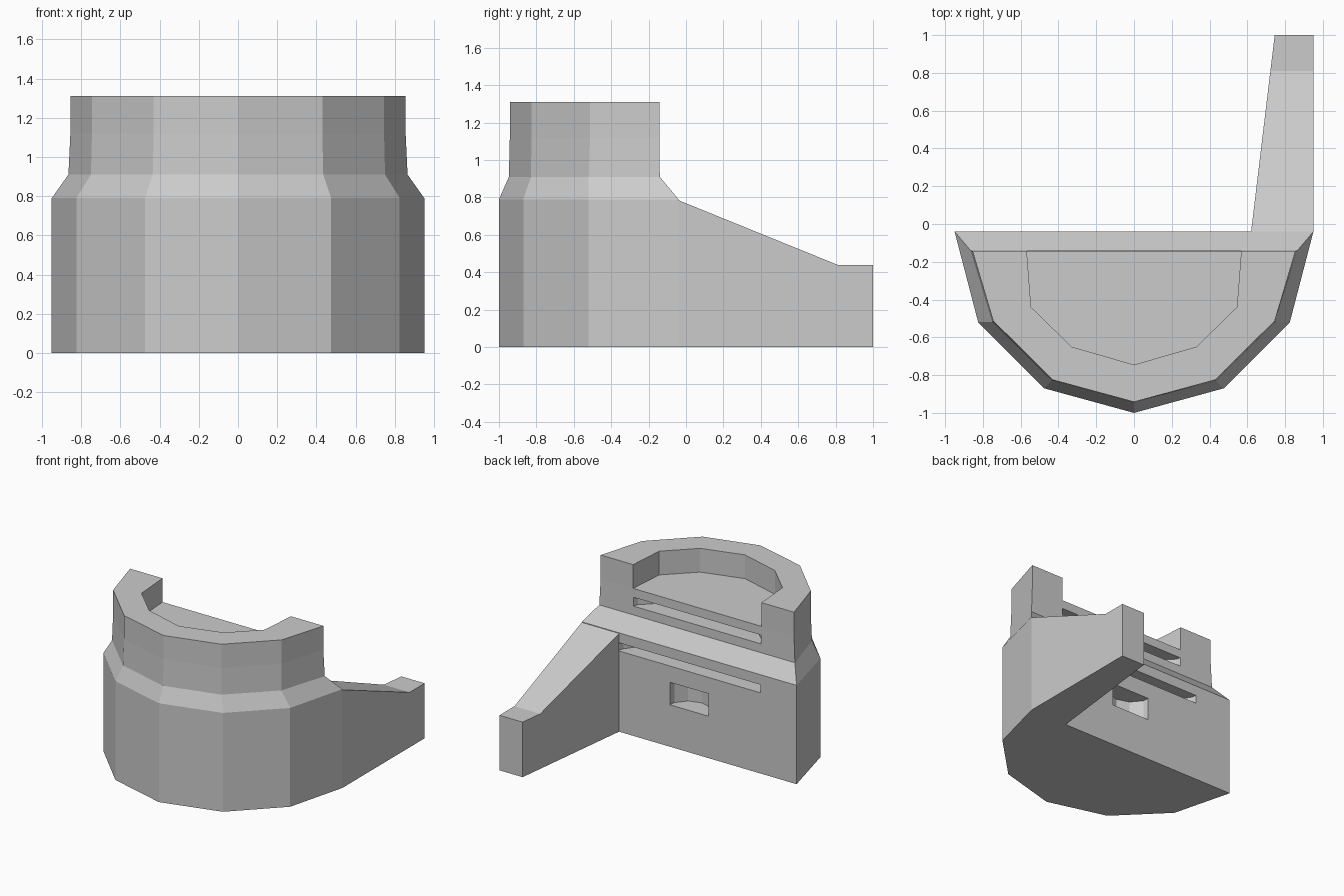
import bpy, bmesh

if "Cube" in bpy.data.objects:
    bpy.data.objects.remove(bpy.data.objects["Cube"])


def loft(name, rings):
    """Closed flat-shaded solid through rings with equal point counts."""
    bm = bmesh.new()
    loops = [[bm.verts.new(p) for p in ring] for ring in rings]
    n = len(loops[0])
    for a, b in zip(loops, loops[1:]):
        for i in range(n):
            j = (i + 1) % n
            bm.faces.new((a[i], a[j], b[j], b[i]))
    bm.faces.new(loops[0])
    bm.faces.new(loops[-1])
    bmesh.ops.recalc_face_normals(bm, faces=bm.faces)
    mesh = bpy.data.meshes.new(name)
    bm.to_mesh(mesh)
    bm.free()
    obj = bpy.data.objects.new(name, mesh)
    bpy.context.collection.objects.link(obj)
    return obj


def half_round(side):
    """Mirror a right-hand outline; its last point lies on x = 0."""
    return side + [(-x, y) for x, y in reversed(side[:-1])]


def prism(name, side, z0, z1):
    outline = half_round(side)
    return loft(name, [[(x, y, z) for x, y in outline] for z in (z0, z1)])


# Half-round tower: wide base, sloped shoulder, narrower upper storey
wide = half_round([(0.95, -0.04), (0.825, -0.52), (0.475, -0.87), (0, -1)])
neck = half_round([(0.865, -0.14), (0.75, -0.52), (0.435, -0.83), (0, -0.947)])
crown = half_round([(0.855, -0.143), (0.745, -0.513), (0.43, -0.825), (0, -0.942)])
levels = [(wide, 0), (wide, 0.79), (neck, 0.91), (crown, 1.12), (crown, 1.31)]
tower = loft("tower", [[(x, y, z) for x, y in ring] for ring, z in levels])

# Roof recess open to the back, two wide slots and a small window
cutters = [
    prism("roof_recess", [(0.575, 0.05), (0.568, -0.14), (0.545, -0.44),
                          (0.33, -0.65), (0, -0.745)], 1.12, 1.5),
    prism("upper_slot", [(0.565, 0.0), (0.565, -0.14), (0.55, -0.18),
                         (0.33, -0.39), (0, -0.49)], 0.98, 1.05),
    prism("lower_slot", [(0.63, 0.05), (0.63, -0.04), (0.615, -0.09),
                         (0.36, -0.42), (0, -0.52)], 0.645, 0.71),
    prism("window", [(0.17, 0.05), (0.17, -0.04), (0.165, -0.09),
                     (0.1, -0.17), (0, -0.2)], 0.335, 0.515),
]
for cutter in cutters:
    cutter.hide_render = True
    mod = tower.modifiers.new(cutter.name, "BOOLEAN")
    mod.operation = "DIFFERENCE"
    mod.solver = "EXACT"
    mod.object = cutter
bpy.context.view_layer.objects.active = tower
for cutter in cutters:
    bpy.ops.object.modifier_apply(modifier=cutter.name)
for cutter in cutters:
    bpy.data.objects.remove(cutter)

# Tapered side wall running back, sloping down to a flat end
stations = [(-0.04, 0.62, 0.785), (0.81, 0.722, 0.44), (1.0, 0.745, 0.44)]
loft("side_wall", [[(x, y, 0), (0.95, y, 0), (0.95, y, h), (x, y, h)]
                   for y, x, h in stations])
